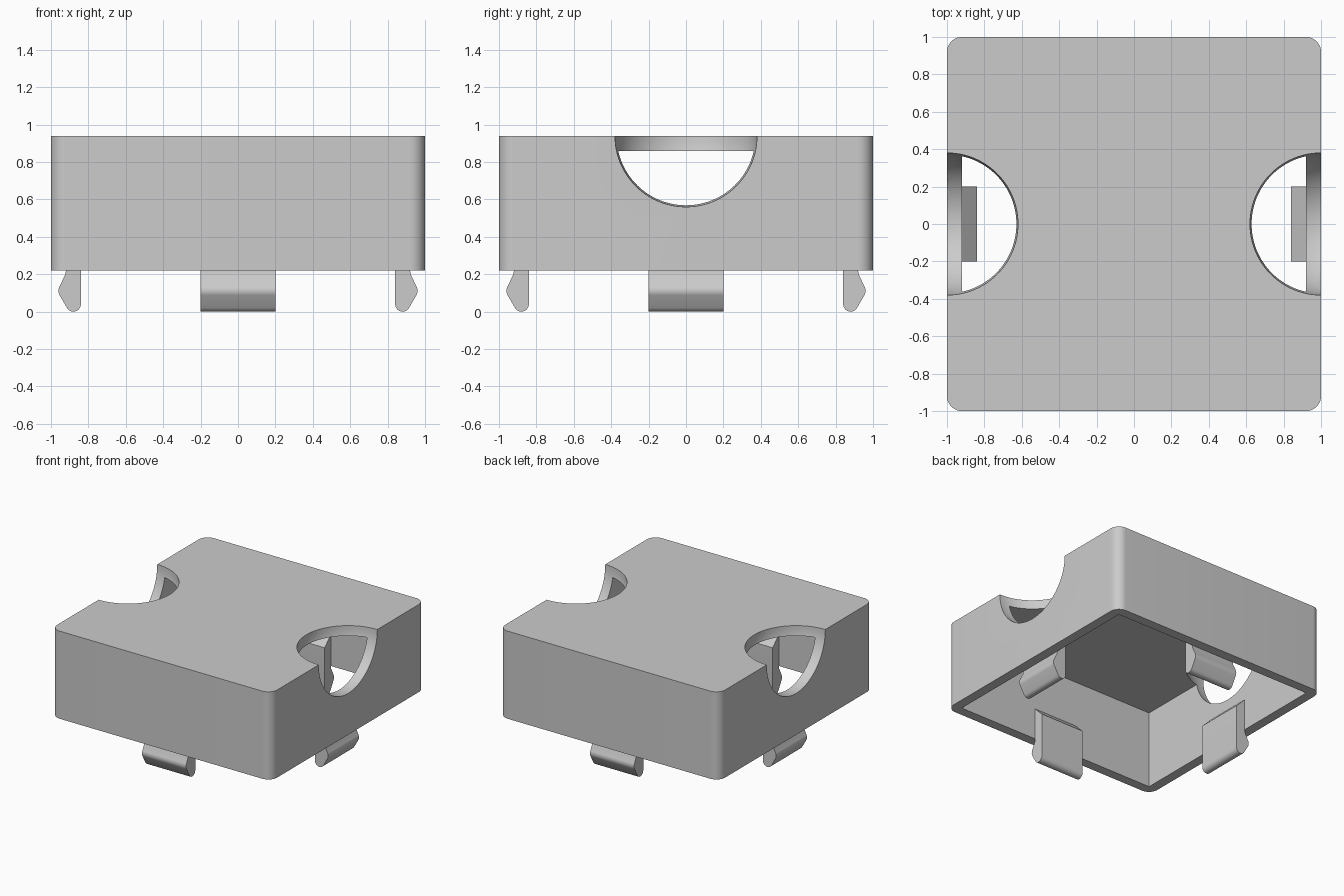
import bpy, bmesh, math
from mathutils import Matrix, Vector

old = bpy.data.objects.get("Cube")
if old:
    bpy.data.objects.remove(old, do_unlink=True)

BOTTOM, TOP, WALL = 0.22, 0.94, 0.08
CLIP_HALF = 0.2

grey = bpy.data.materials.new("plain grey")
grey.use_nodes = True
grey.diffuse_color = (0.6, 0.6, 0.6, 1)
grey.node_tree.nodes["Principled BSDF"].inputs["Base Color"].default_value = grey.diffuse_color


def make_object(name, bm):
    bmesh.ops.recalc_face_normals(bm, faces=bm.faces)
    mesh = bpy.data.meshes.new(name)
    bm.to_mesh(mesh)
    bm.free()
    mesh.materials.append(grey)
    obj = bpy.data.objects.new(name, mesh)
    bpy.context.collection.objects.link(obj)
    return obj


def box(name, half, z0, z1, radius=0):
    bm = bmesh.new()
    bmesh.ops.create_cube(bm, size=1)
    bmesh.ops.scale(bm, vec=(2 * half, 2 * half, z1 - z0), verts=bm.verts)
    bmesh.ops.translate(bm, vec=(0, 0, (z0 + z1) / 2), verts=bm.verts)
    if radius:
        upright = [e for e in bm.edges
                   if abs(e.verts[0].co.z - e.verts[1].co.z) > 0.1]
        bmesh.ops.bevel(bm, geom=upright, offset=radius, segments=12,
                        profile=0.5, affect='EDGES')
    return make_object(name, bm)


def ball(name, centre, radius):
    bm = bmesh.new()
    bmesh.ops.create_uvsphere(bm, u_segments=96, v_segments=48, radius=radius,
                              matrix=Matrix.Translation(centre))
    return make_object(name, bm)


def subtract(obj, cutter):
    cutter.hide_render = True
    mod = obj.modifiers.new("cut", 'BOOLEAN')
    mod.operation, mod.solver, mod.object = 'DIFFERENCE', 'EXACT', cutter
    bpy.context.view_layer.objects.active = obj
    bpy.ops.object.modifier_apply(modifier=mod.name)
    bpy.data.objects.remove(cutter, do_unlink=True)


def smooth(obj):
    bpy.ops.object.select_all(action='DESELECT')
    obj.select_set(True)
    bpy.context.view_layer.objects.active = obj
    bpy.ops.object.shade_smooth_by_angle(angle=math.radians(30))


def arc(cx, cz, r, start, end, steps):
    angles = [math.radians(start + (end - start) * i / steps) for i in range(steps + 1)]
    return [(cx + r * math.cos(a), cz + r * math.sin(a)) for a in angles]


# Hollow cover, open below, with a round finger notch on each side
cover = box("cover", 1, BOTTOM, TOP, WALL)
subtract(cover, box("cavity_cutter", 1 - WALL, BOTTOM - 0.2, TOP - WALL))
for side in (-1, 1):
    subtract(cover, ball("notch_cutter", (side, 0, TOP), 0.38))
smooth(cover)

# Snap clip outline: sloped top, rounded foot and outward bulge
outline = [(0.92, 0.48), (0.84, 0.40)]
outline += arc(0.88, 0.04, 0.04, 180, 330, 10)
outline += arc(0.91, 0.112, 0.05, -30, 25, 8)
outline += [(0.925, 0.195), (0.92, 0.22)]


def clip(name, angle):
    bm = bmesh.new()
    face = bm.faces.new([bm.verts.new((d, -CLIP_HALF, z)) for d, z in outline])
    swept = bmesh.ops.extrude_face_region(bm, geom=[face])
    moved = [v for v in swept["geom"] if isinstance(v, bmesh.types.BMVert)]
    bmesh.ops.translate(bm, vec=Vector((0, 2 * CLIP_HALF, 0)), verts=moved)
    bmesh.ops.rotate(bm, verts=bm.verts, matrix=Matrix.Rotation(angle, 3, 'Z'))
    smooth(make_object(name, bm))


for i, place in enumerate(("left", "back", "right", "front")):
    clip(place + "_clip", i * math.pi / 2)
